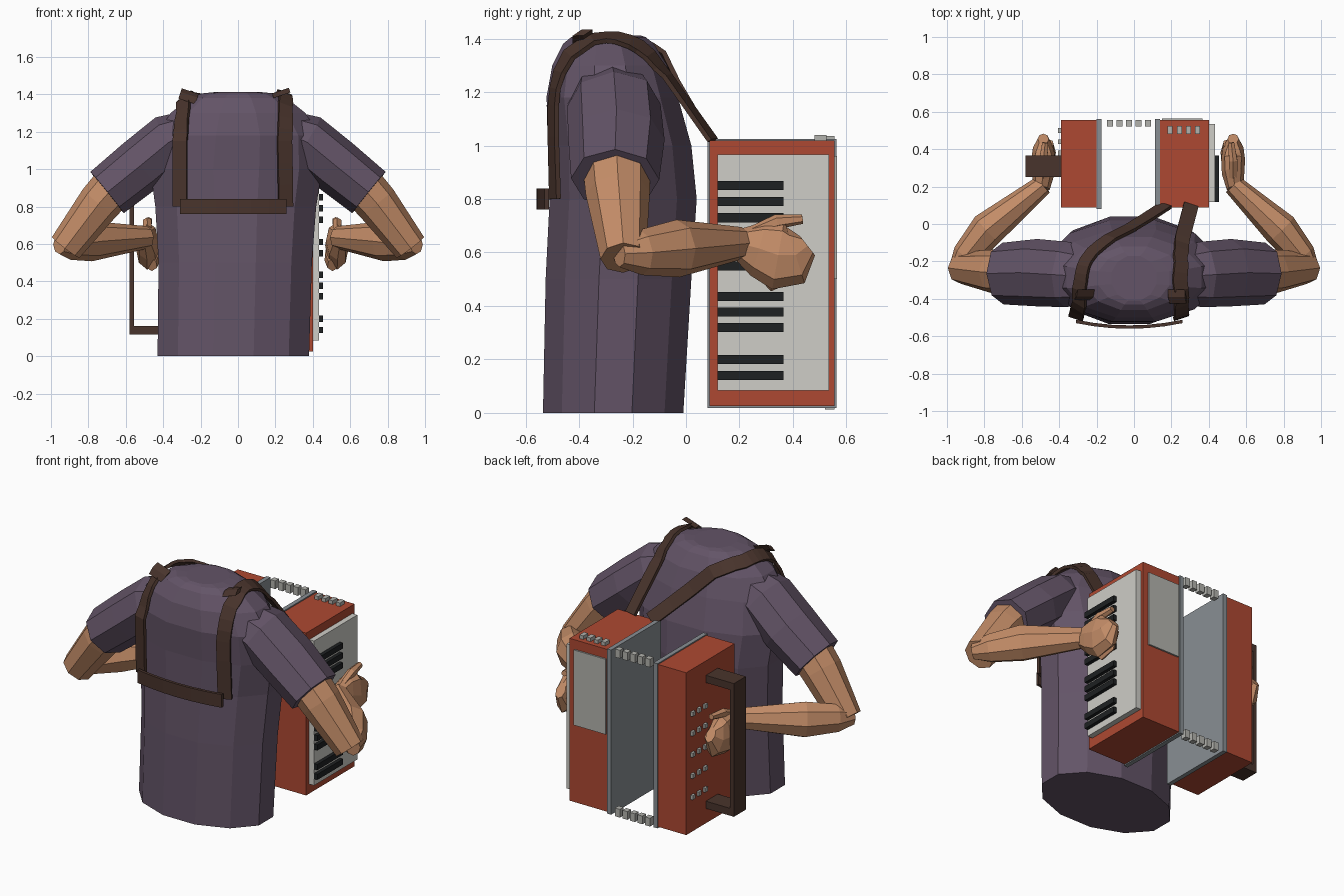
import bpy, bmesh, math
from mathutils import Vector
from mathutils.bvhtree import BVHTree

if "Cube" in bpy.data.objects:
    bpy.data.objects.remove(bpy.data.objects["Cube"])


def mat(name, col):
    m = bpy.data.materials.new(name)
    m.diffuse_color = (*col, 1)
    m.use_nodes = True
    m.node_tree.nodes["Principled BSDF"].inputs["Base Color"].default_value = m.diffuse_color
    return m


SHIRT = mat("purple shirt", (0.125, 0.088, 0.135))
SKIN = mat("tan skin", (0.55, 0.265, 0.138))
STRAP = mat("brown leather", (0.066, 0.034, 0.025))
RED = mat("red casing", (0.42, 0.066, 0.032))
WHITE = mat("white keys", (0.62, 0.61, 0.57))
BLACK = mat("black keys", (0.013, 0.015, 0.016))
STEEL = mat("grey frame", (0.25, 0.275, 0.295))
PALE = mat("pale metal", (0.45, 0.45, 0.42))


def finish(name, bm, material):
    bmesh.ops.recalc_face_normals(bm, faces=bm.faces)
    me = bpy.data.meshes.new(name)
    bm.to_mesh(me)
    bm.free()
    me.materials.append(material)
    ob = bpy.data.objects.new(name, me)
    bpy.context.collection.objects.link(ob)
    return ob


def skin_rings(name, rings, material):
    """Bridge closed rings of points and cap both ends."""
    bm = bmesh.new()
    vs = [[bm.verts.new(p) for p in r] for r in rings]
    n = len(vs[0])
    for a, b in zip(vs, vs[1:]):
        for i in range(n):
            j = (i + 1) % n
            bm.faces.new((a[i], a[j], b[j], b[i]))
    bm.faces.new(vs[0])
    bm.faces.new(vs[-1])
    return finish(name, bm, material)


def tube(name, stations, material, ref, sides=8):
    """Stations are (centre, radius along ref, radius across)."""
    pts = [Vector(s[0]) for s in stations]
    rings = []
    for i, (c, ra, rb) in enumerate(stations):
        t = (pts[min(i + 1, len(pts) - 1)] - pts[max(i - 1, 0)]).normalized()
        u = Vector(ref)
        u = (u - t * u.dot(t)).normalized()
        v = t.cross(u)
        rings.append([pts[i] + u * ra * math.cos(k) + v * rb * math.sin(k)
                      for k in (2 * math.pi * j / sides for j in range(sides))])
    return skin_rings(name, rings, material)


def boxes(name, spans, material):
    """One object from several (x0, x1, y0, y1, z0, z1) boxes."""
    bm = bmesh.new()
    for x0, x1, y0, y1, z0, z1 in spans:
        vs = bmesh.ops.create_cube(bm, size=1)["verts"]
        for v in vs:
            v.co = ((x0 + x1) / 2 + v.co.x * (x1 - x0),
                    (y0 + y1) / 2 + v.co.y * (y1 - y0),
                    (z0 + z1) / 2 + v.co.z * (z1 - z0))
    return finish(name, bm, material)


# Torso: twelve-sided sections (height, centre x, half width, back y, front y)
sections = [(0, -.025, .405, -.535, -.01), (.5, -.015, .41, -.525, .02),
            (.8, -.012, .43, -.51, .04), (1.0, -.01, .46, -.51, .02),
            (1.18, 0, .44, -.522, -.03), (1.3, 0, .36, -.5, -.07),
            (1.38, 0, .26, -.46, -.12), (1.405, 0, .19, -.43, -.15),
            (1.412, 0, .12, -.41, -.17)]
rings = []
for z, cx, rx, y0, y1 in sections:
    angs = [math.radians(15 + 30 * k) for k in range(12)]
    rings.append([(cx + rx / .966 * math.cos(a),
                   (y0 + y1) / 2 + (y1 - y0) / 1.932 * math.sin(a), z) for a in angs])
torso = skin_rings("shirt_torso", rings, SHIRT)

# Arms: sleeve, upper arm, forearm, fist, thumb and curled fingers
for side, s, hx in (("right", 1, .53), ("left", -1, .485)):
    tube(side + "_sleeve", [((s * .24, -.28, 1.2), .15, .12), ((s * .36, -.27, 1.15), .175, .15),
                            ((s * .52, -.26, 1.02), .18, .15), ((s * .7, -.265, .875), .165, .142)],
         SHIRT, (0, 1, 0))
    tube(side + "_upper_arm", [((s * .66, -.26, .91), .125, .12), ((s * .74, -.255, .82), .12, .115),
                               ((s * .922, -.235, .58), .085, .092)], SKIN, (0, 1, 0))
    tube(side + "_forearm", [((s * .955, -.25, .595), .05, .04), ((s * .9, -.17, .6), .085, .075),
                             ((s * .785, -.03, .615), .108, .095), ((s * hx, .21, .635), .06, .055)],
         SKIN, (0, 0, 1))
    tube(side + "_fist", [((s * (hx + .01), .19, .635), .055, .045), ((s * hx, .27, .615), .105, .06),
                          ((s * hx, .345, .59), .13, .064), ((s * hx, .41, .59), .11, .055),
                          ((s * hx, .455, .625), .045, .03)], SKIN, (0, 0, 1))
    tube(side + "_thumb", [((s * hx, .25, .68), .02, .025), ((s * hx, .34, .715), .028, .026),
                           ((s * (hx - .01), .435, .725), .018, .018)], SKIN, (0, 0, 1), 6)
    tube(side + "_fingers", [((s * (hx - .02), .30, .49), .04, .035), ((s * (hx - .04), .37, .53), .05, .03),
                             ((s * (hx - .03), .43, .6), .03, .025)], SKIN, (0, 0, 1), 6)

# Accordion casings, bellows frames, keyboard and grille
boxes("treble_casing", [(.14, .40, .087, .555, .025, 1.018)], RED)
boxes("bass_casing", [(-.39, -.20, .087, .555, .025, 1.018)], RED)
boxes("bellows_frames", [(x, x + .027, .08, .562, .018, 1.025) for x in (.113, -.20)], STEEL)
boxes("keyboard", [(.40, .433, .117, .535, .083, .967)], WHITE)
boxes("black_keys", [(.433, .455, .117, .365, z - .017, z + .017)
                     for z in (.85, .79, .73, .61, .55, .435, .377, .32, .2, .14)], BLACK)
boxes("front_grille", [(.15, .365, .555, .565, .5, .96)], PALE)

# Small pegs and buttons
boxes("bellows_pegs", [(-.145 + .051 * i, -.112 + .051 * i, .52, .555, z, z + .05)
                       for i in range(5) for z in (.012, .985)], PALE)
boxes("register_switches", [(.18 + .049 * i, .207 + .049 * i, .48, .525, 1.015, 1.04)
                            for i in range(4)], PALE)
boxes("bass_buttons", [(-.405, -.388, y - .013, y + .013, z - .013, z + .013)
                       for y in (.38, .44, .50) for z in (.24, .37, .5, .63, .75)], PALE)

# Hand strap frame on the bass side
boxes("hand_strap", [(-.58, -.555, .25, .365, .115, .93), (-.556, -.388, .25, .365, .115, .16),
                     (-.556, -.388, .25, .365, .885, .93)], STRAP)

# Shoulder straps hug the torso, then hang free to the casing
tree = BVHTree.FromPolygons([v.co.copy() for v in torso.data.vertices],
                            [p.vertices[:] for p in torso.data.polygons])


def shoulder_strap(name, path, width=.04):
    pts = [Vector(p) for p in path]
    fine = [a.lerp(b, k / 3) for a, b in zip(pts, pts[1:]) for k in range(3)] + [pts[-1]]
    out, normals = [], []
    for p in fine:
        hit, n, _, _ = tree.find_nearest(p)
        gap = (p - hit).dot(n)
        out.append(p if gap > .025 else hit + n * .018)
        normals.append(n)
    rings = []
    for i, p in enumerate(out):
        t = (out[min(i + 1, len(out) - 1)] - out[max(i - 1, 0)]).normalized()
        n = sum(normals[max(i - 1, 0):i + 2], Vector())
        n = (n - t * n.dot(t)).normalized()
        w = t.cross(n) * width
        n = n * .009
        rings.append([p + w + n, p - w + n, p - w - n, p + w - n])
    return skin_rings(name, rings, STRAP)


shoulder_strap("left_shoulder_strap",
               [(-.31, -.49, .8), (-.31, -.5, 1.15), (-.295, -.43, 1.32), (-.28, -.3, 1.38),
                (-.25, -.2, 1.37), (-.12, -.09, 1.31), (.17, .1, 1.02)])
shoulder_strap("right_shoulder_strap",
               [(.255, -.49, .8), (.25, -.5, 1.15), (.245, -.43, 1.33), (.24, -.3, 1.39),
                (.24, -.18, 1.36), (.26, -.07, 1.26), (.305, .1, 1.02)])

# Back band joining the straps, bowed away from the back
rings = []
for i in range(7):
    x = -.31 + .57 * i / 6
    y = -.52 - .03 * (1 - ((i - 3) / 3) ** 2)
    rings.append([(x, y - .01, .76), (x, y + .008, .76), (x, y + .008, .84), (x, y - .01, .84)])
skin_rings("back_band", rings, STRAP)

# Buckle pads on top of the shoulders
for nm, x, tilt in (("left_pad", -.29, .03), ("right_pad", .245, -.03)):
    hit, n, _, _ = tree.find_nearest(Vector((x, -.4, 1.42)))
    tube(nm, [(hit + n * .03 + Vector((-.045, 0, tilt * .5)), .012, .04),
              (hit + n * .03 + Vector((.045, 0, -tilt * .5)), .012, .04)], STRAP, n, 4)
